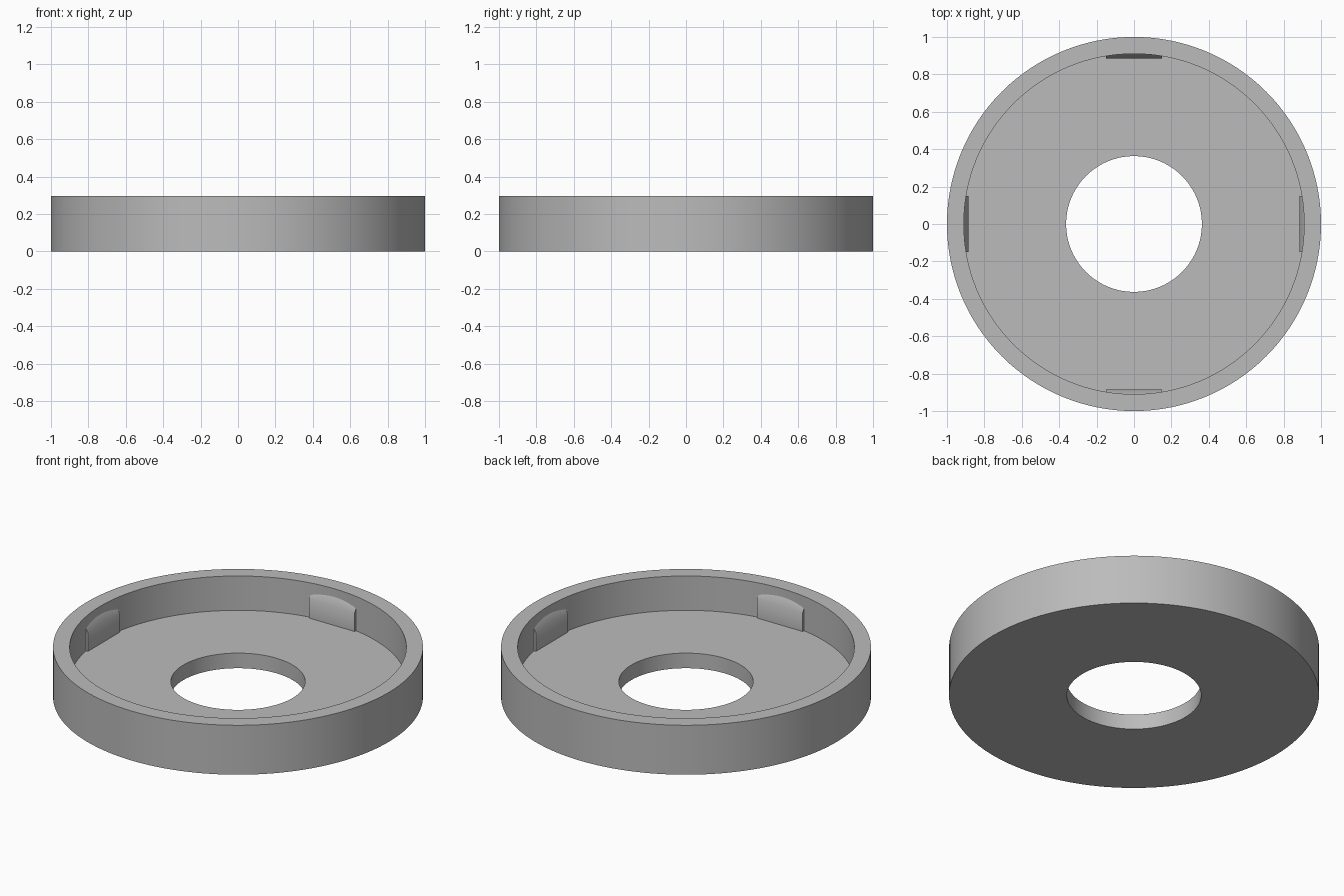
import bpy, bmesh, math
from mathutils import Matrix

if "Cube" in bpy.data.objects:
    bpy.data.objects.remove(bpy.data.objects["Cube"])

SEG = 128
H, FLOOR = 0.295, 0.09
R_OUT, R_IN, R_HOLE = 1.0, 0.91, 0.363

grey = bpy.data.materials.new("light grey")
grey.diffuse_color = (0.5, 0.5, 0.5, 1)
grey.use_nodes = True
grey.node_tree.nodes["Principled BSDF"].inputs["Base Color"].default_value = grey.diffuse_color


def finish(bm, name):
    bmesh.ops.recalc_face_normals(bm, faces=bm.faces)
    me = bpy.data.meshes.new(name)
    bm.to_mesh(me)
    bm.free()
    me.materials.append(grey)
    ob = bpy.data.objects.new(name, me)
    bpy.context.collection.objects.link(ob)
    bpy.ops.object.select_all(action='DESELECT')
    ob.select_set(True)
    bpy.context.view_layer.objects.active = ob
    bpy.ops.object.shade_smooth_by_angle(angle=math.radians(30))
    return ob


# Round tray: closed profile (radius, height) turned about z
profile = [(R_HOLE, 0), (R_OUT, 0), (R_OUT, H), (R_IN, H), (R_IN, FLOOR), (R_HOLE, FLOOR)]
bm = bmesh.new()
rings = []
for i in range(SEG):
    a = 2 * math.pi * i / SEG
    rings.append([bm.verts.new((r * math.cos(a), r * math.sin(a), z)) for r, z in profile])
n = len(profile)
for i in range(SEG):
    p, q = rings[i], rings[(i + 1) % SEG]
    for j in range(n):
        k = (j + 1) % n
        bm.faces.new((p[j], q[j], q[k], p[k]))
finish(bm, "tray")

# Four wall tabs: flat inner face, steep sloped top, back following the wall
FACE, HALF, TOP, SLOPE, STEPS = 0.885, 0.15, 0.2, 1.84, 10


def add_tab(name, angle):
    bm = bmesh.new()
    cols = []
    for i in range(STEPS + 1):
        x = -HALF + 2 * HALF * i / STEPS
        back = math.sqrt((R_IN + 0.001) ** 2 - x * x)
        pts = [(x, FACE, FLOOR), (x, FACE, TOP),
               (x, back, TOP + SLOPE * (back - FACE)), (x, back, FLOOR)]
        cols.append([bm.verts.new(p) for p in pts])
    for p, q in zip(cols, cols[1:]):
        for j in range(4):
            k = (j + 1) % 4
            bm.faces.new((p[j], q[j], q[k], p[k]))
    bm.faces.new(cols[0])
    bm.faces.new(cols[-1])
    bmesh.ops.rotate(bm, verts=bm.verts, cent=(0, 0, 0),
                     matrix=Matrix.Rotation(angle, 3, 'Z'))
    finish(bm, name)


for i, side in enumerate(("back", "left", "front", "right")):
    add_tab("tab_" + side, i * math.pi / 2)
